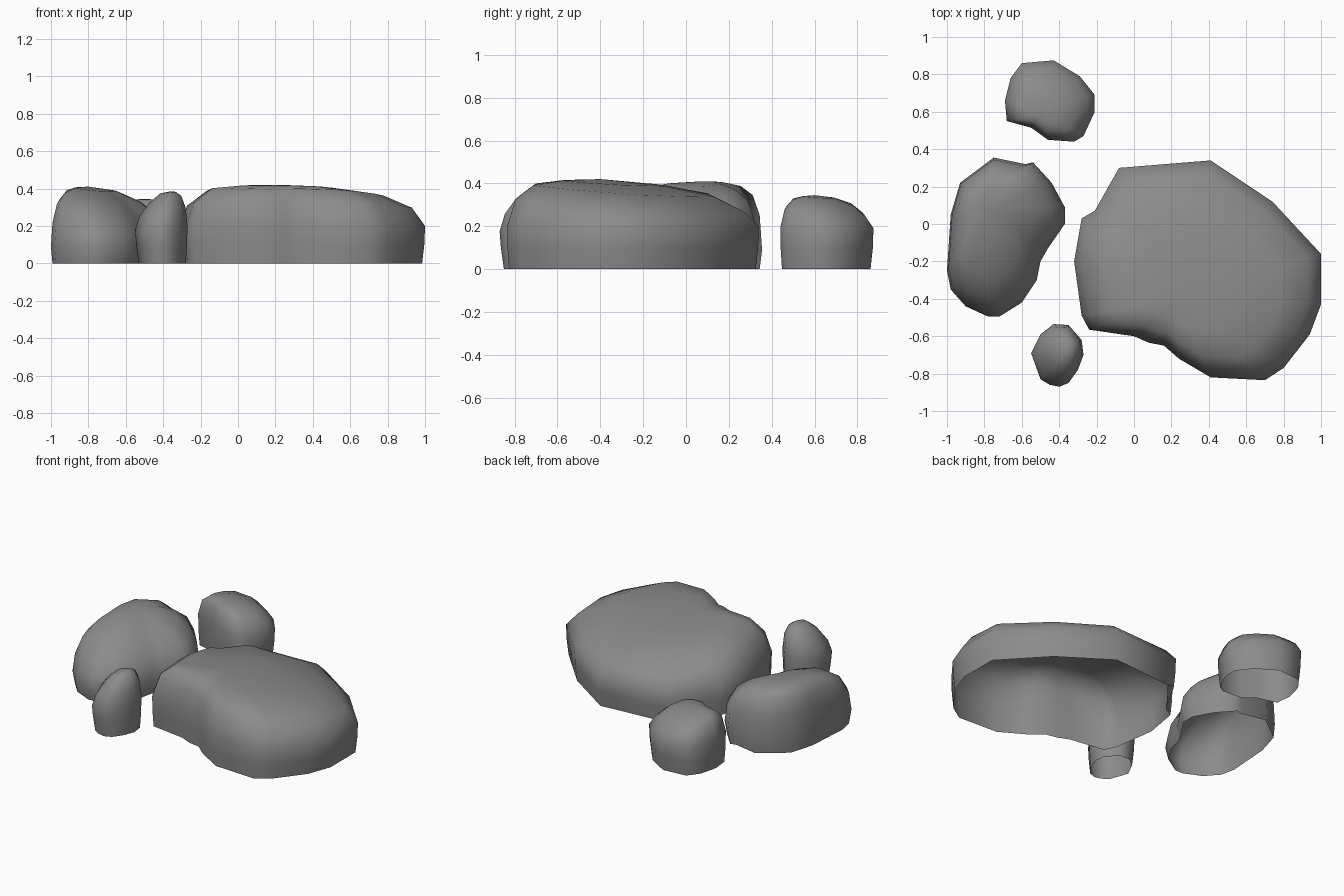
import bpy
import bmesh

# Remove only the default cube
default_cube = bpy.data.objects.get("Cube")
if default_cube:
    bpy.data.objects.remove(default_cube, do_unlink=True)


def make_material(name, colour):
    material = bpy.data.materials.new(name)
    material.use_nodes = True
    material.diffuse_color = colour
    shader = material.node_tree.nodes["Principled BSDF"]
    shader.inputs["Base Color"].default_value = colour
    shader.inputs["Roughness"].default_value = 0.9
    return material


stone_grey = make_material("stone grey", (0.26, 0.26, 0.26, 1))


def make_rock(name, outline, peak, rings):
    """Loft a footprint upward as an open-bottomed stone shell.

    peak is the summit point (x, y, z) that every ring shrinks towards.
    Each ring is (scale, height, slope along x, slope along y).
    """
    peak_x, peak_y, peak_z = peak
    bm = bmesh.new()
    loops = []
    for scale, height, slope_x, slope_y in rings:
        loop = []
        for x, y in outline:
            dx, dy = (x - peak_x) * scale, (y - peak_y) * scale
            z = height + slope_x * dx + slope_y * dy
            loop.append(bm.verts.new((peak_x + dx, peak_y + dy, z)))
        loops.append(loop)

    # Side walls and rounded shoulder
    count = len(outline)
    for lower, upper in zip(loops, loops[1:]):
        for i in range(count):
            j = (i + 1) % count
            bm.faces.new((lower[i], lower[j], upper[j], upper[i]))

    # Shallow crown
    summit = bm.verts.new(peak)
    for i in range(count):
        bm.faces.new((loops[-1][i], loops[-1][(i + 1) % count], summit))

    for face in bm.faces:
        face.smooth = True
    mesh = bpy.data.meshes.new(name)
    bm.to_mesh(mesh)
    bm.free()
    mesh.materials.append(stone_grey)
    rock = bpy.data.objects.new(name, mesh)
    bpy.context.collection.objects.link(rock)
    return rock


# Broad flat boulder, summit near the front and a long slope to the back
make_rock(
    "large_boulder",
    [(-.32, -.2), (-.28, -.49), (-.24, -.565), (0, -.6), (.08, -.635),
     (.16, -.65), (.24, -.72), (.41, -.82), (.7, -.835), (.8, -.77),
     (.94, -.59), (1, -.43), (1, -.16), (.74, .12), (.41, .34),
     (-.08, .3), (-.21, .07), (-.28, .03)],
    (.22, -.4, .42),
    [(.98, 0, 0, 0), (.995, .1, 0, 0), (1, .2, 0, 0),
     (.91, .31, -.02, -.06), (.72, .382, -.04, -.075),
     (.4, .408, -.03, -.06)])

# Long boulder, highest at its back left
make_rock(
    "left_boulder",
    [(-1, -.25), (-.98, -.35), (-.9, -.44), (-.78, -.495), (-.72, -.495),
     (-.6, -.42), (-.52, -.3), (-.5, -.2), (-.46, -.13), (-.37, 0),
     (-.37, .09), (-.44, .22), (-.54, .33), (-.58, .32), (-.75, .355),
     (-.93, .22), (-.98, .05)],
    (-.8, .08, .41),
    [(.96, 0, 0, 0), (1, .09, 0, 0), (.96, .23, -.1, .1),
     (.84, .325, -.16, .12), (.64, .375, -.16, .1), (.35, .402, -.1, .05)])

# Compact stone behind
make_rock(
    "back_stone",
    [(-.69, .66), (-.68, .55), (-.55, .515), (-.46, .45), (-.32, .44),
     (-.27, .47), (-.21, .6), (-.21, .69), (-.29, .79), (-.43, .875),
     (-.6, .86), (-.66, .78)],
    (-.49, .6, .345),
    [(.95, 0, 0, 0), (.99, .1, 0, 0), (1, .2, -.05, -.02),
     (.87, .28, -.12, -.13), (.66, .32, -.1, -.12), (.35, .338, -.04, -.06)])

# Small upright pebble, leaning to the right
make_rock(
    "small_pebble",
    [(-.55, -.69), (-.5, -.83), (-.45, -.86), (-.4, -.87), (-.35, -.85),
     (-.3, -.78), (-.27, -.7), (-.28, -.62), (-.35, -.54), (-.43, -.535),
     (-.5, -.59)],
    (-.36, -.67, .385),
    [(.9, 0, 0, 0), (.97, .1, 0, 0), (1, .2, .1, .1),
     (.88, .29, .2, .15), (.62, .35, .25, .12), (.3, .38, .1, 0)])
